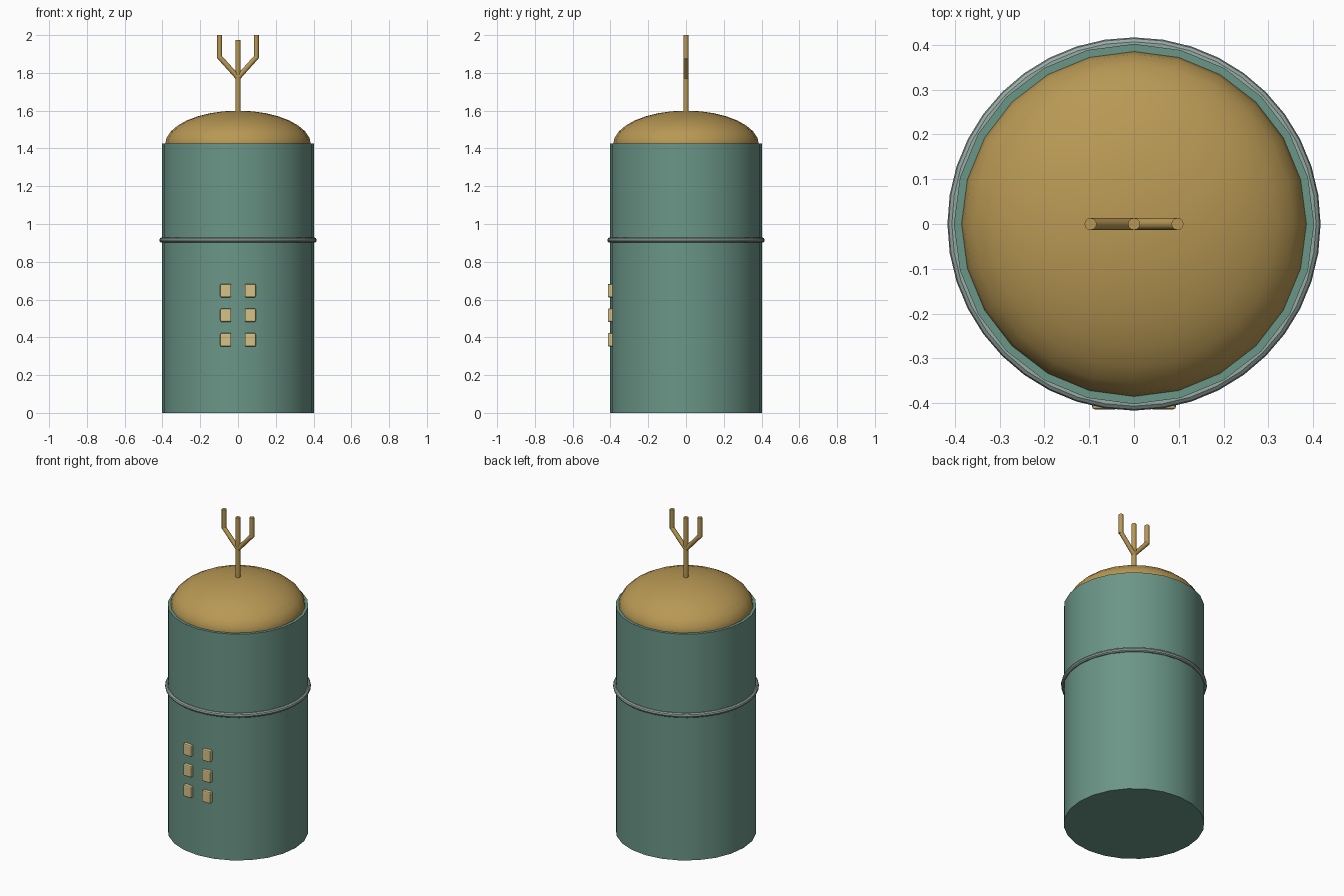
import bpy, math
from mathutils import Vector

if "Cube" in bpy.data.objects:
    bpy.data.objects.remove(bpy.data.objects["Cube"])


def material(name, srgb):
    m = bpy.data.materials.new(name)
    lin = [((c / 255 + 0.055) / 1.055) ** 2.4 for c in srgb]
    m.diffuse_color = (*lin, 1)
    m.use_nodes = True
    m.node_tree.nodes["Principled BSDF"].inputs["Base Color"].default_value = m.diffuse_color
    return m


GREEN = material("sage green", (107, 150, 135))
BRASS = material("brass", (184, 152, 84))
STEEL = material("pale steel", (152, 170, 164))
CREAM = material("window cream", (214, 194, 134))


def finish(name, mat, smooth=True):
    ob = bpy.context.object
    ob.name = name
    ob.data.materials.append(mat)
    if smooth:
        bpy.ops.object.shade_smooth_by_angle(angle=math.radians(35))
    return ob


def rod(name, a, b, radius=0.0135):
    a, b = Vector(a), Vector(b)
    d = b - a
    bpy.ops.mesh.primitive_cylinder_add(
        vertices=12, radius=radius, depth=d.length, location=(a + b) / 2,
        rotation=d.to_track_quat('Z', 'Y').to_euler())
    finish(name, BRASS)


# Main drum
bpy.ops.mesh.primitive_cylinder_add(vertices=24, radius=0.402, depth=1.425,
                                    location=(0, 0, 0.7125))
finish("drum_body", GREEN)

# Domed lid, its lower half sunk in the drum
bpy.ops.mesh.primitive_uv_sphere_add(segments=24, ring_count=16, radius=1,
                                     location=(0, 0, 1.42))
bpy.context.object.scale = (0.386, 0.386, 0.18)
bpy.ops.object.transform_apply(location=False, rotation=False, scale=True)
finish("dome_lid", BRASS)

# Band around the drum
bpy.ops.mesh.primitive_torus_add(major_segments=40, minor_segments=10,
                                 major_radius=0.402, minor_radius=0.0145,
                                 location=(0, 0, 0.915))
finish("band_ring", STEEL)

# Forked mast
rod("mast", (0, 0, 1.58), (0, 0, 1.975))
for side, label in ((-1, "left"), (1, "right")):
    x = side * 0.097
    rod(f"fork_arm_{label}", (0, 0, 1.775), (x, 0, 1.883))
    rod(f"fork_prong_{label}", (x, 0, 1.877), (x, 0, 2.0))

# Two columns of three small raised windows
for row in range(3):
    for col in (-1, 1):
        bpy.ops.mesh.primitive_cube_add(
            size=1, location=(col * 0.065, -0.398, 0.387 + row * 0.13))
        bpy.context.object.scale = (0.058, 0.032, 0.072)
        bpy.ops.object.transform_apply(location=False, rotation=False, scale=True)
        win = finish(f"window_{row}_{'left' if col < 0 else 'right'}", CREAM, False)
        bevel = win.modifiers.new("soft_edges", 'BEVEL')
        bevel.width = 0.007
        bevel.segments = 2
